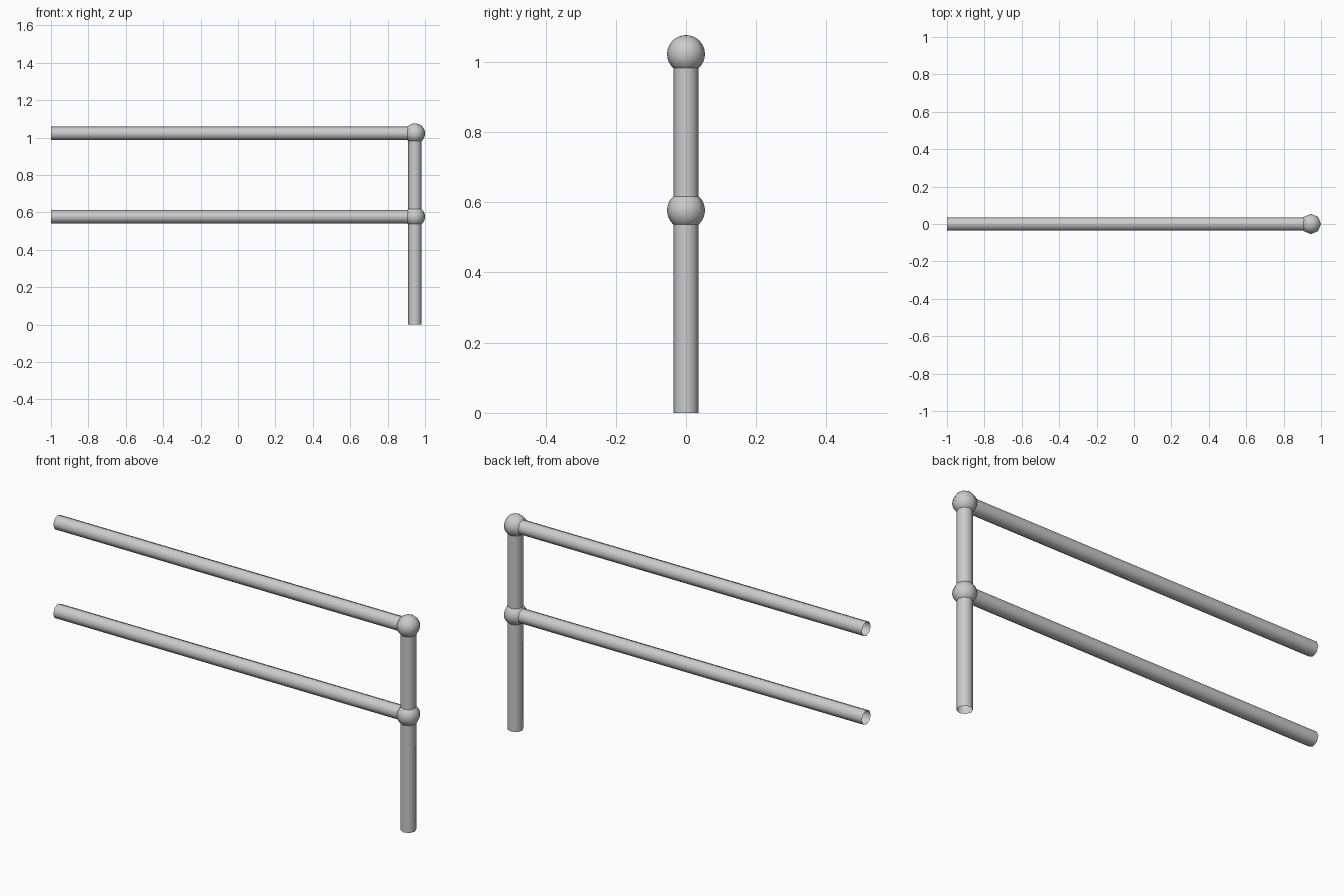
import bpy, math

if "Cube" in bpy.data.objects:
    bpy.data.objects.remove(bpy.data.objects["Cube"])

POST_X = 0.946
TUBE_R = 0.036
BALL_R = 0.054
RAIL_HEIGHTS = {"lower": 0.577, "top": 1.022}
SIDES = 8


def smooth(name):
    obj = bpy.context.object
    obj.name = name
    bpy.ops.object.shade_smooth()
    return obj


def tube(name, centre, length, rotation=(0, 0, 0)):
    # Open-ended pipe
    bpy.ops.mesh.primitive_cylinder_add(
        vertices=SIDES, radius=TUBE_R, depth=length,
        end_fill_type='NOTHING', location=centre, rotation=rotation)
    return smooth(name)


def ball(name, centre):
    # Ball joint: few sides around, finely rounded profile
    bpy.ops.mesh.primitive_uv_sphere_add(
        segments=SIDES, ring_count=16, radius=BALL_R, location=centre)
    return smooth(name)


# Upright post
top = RAIL_HEIGHTS["top"]
tube("post", (POST_X, 0, top / 2), top)

# Horizontal rails with their ball joints
for level, z in RAIL_HEIGHTS.items():
    tube(level + "_rail", ((POST_X - 1) / 2, 0, z), POST_X + 1,
         (0, math.pi / 2, 0))
    ball(level + "_ball_joint", (POST_X, 0, z))
